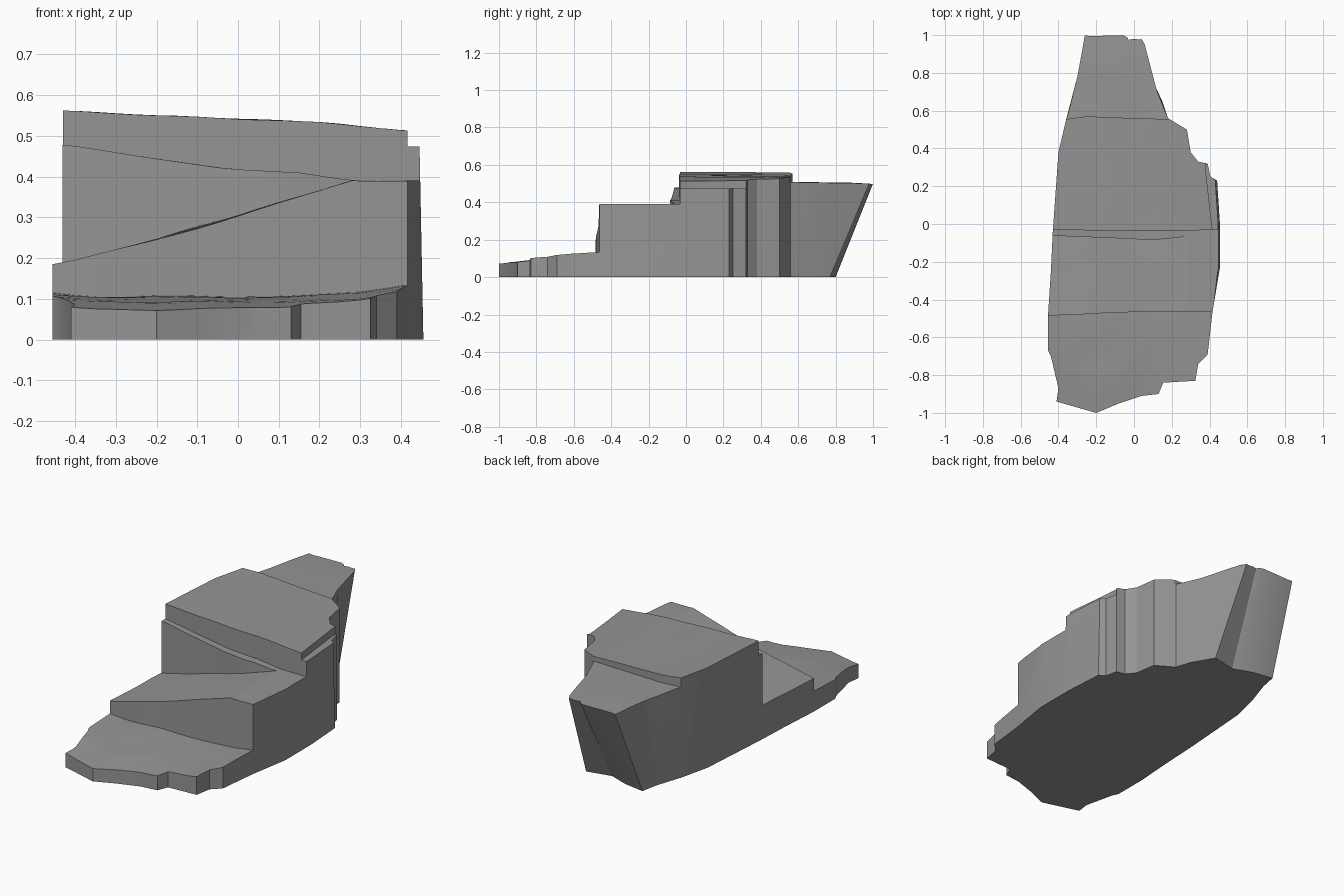
import bpy, bmesh, math
from mathutils import Vector, noise

if "Cube" in bpy.data.objects:
    bpy.data.objects.remove(bpy.data.objects["Cube"])

stone = bpy.data.materials.new("grey_stone")
stone.use_nodes = True
GREY = (0.3, 0.3, 0.3, 1)
stone.diffuse_color = GREY
bsdf = stone.node_tree.nodes["Principled BSDF"]
bsdf.inputs["Base Color"].default_value = GREY
bsdf.inputs["Roughness"].default_value = 0.9


def make_object(name, bm):
    bmesh.ops.recalc_face_normals(bm, faces=bm.faces)
    mesh = bpy.data.meshes.new(name)
    bm.to_mesh(mesh)
    bm.free()
    mesh.materials.append(stone)
    obj = bpy.data.objects.new(name, mesh)
    bpy.context.collection.objects.link(obj)
    return obj


def ramp(points):
    """Piecewise linear function through a few points."""
    def value(t):
        for (a, va), (b, vb) in zip(points, points[1:]):
            if t <= b:
                k = max(0, (t - a) / (b - a))
                return va + (vb - va) * k
        return points[-1][1]
    return value


def carve(rock, name, x_range, y_front, y_back, floor, rough=0.004):
    """Cut away everything above a gently uneven floor."""
    bm = bmesh.new()
    bmesh.ops.create_grid(bm, x_segments=24, y_segments=12, size=0.5)
    for v in bm.verts:
        u, w = v.co.x + 0.5, v.co.y + 0.5
        x = x_range[0] + (x_range[1] - x_range[0]) * u
        y = y_front(x) + (y_back(x) - y_front(x)) * w
        bump = noise.noise(Vector((x * 5, y * 5, len(name)))) * rough
        v.co = (x, y, floor(x, y) + bump)
    lid = bmesh.ops.extrude_face_region(bm, geom=bm.faces[:])
    for v in lid["geom"]:
        if isinstance(v, bmesh.types.BMVert):
            v.co.z = 0.9
    cutter = make_object(name, bm)
    cutter.hide_render = True
    mod = rock.modifiers.new(name, "BOOLEAN")
    mod.operation, mod.solver, mod.object = "DIFFERENCE", "EXACT", cutter
    bpy.context.view_layer.objects.active = rock
    bpy.ops.object.modifier_apply(modifier=name)
    bpy.data.objects.remove(cutter)


# Rock body: weathered outline, with the rear end overhanging its foot
outline = [
    (-.26, 1), (-.30, .78), (-.36, .55), (-.40, .38), (-.42, .1), (-.43, -.04),
    (-.44, -.25), (-.455, -.48), (-.455, -.67), (-.44, -.7), (-.40, -.87),
    (-.41, -.94), (-.2, -1), (-.08, -.95), (.04, -.91), (.13, -.9),
    (.155, -.84), (.325, -.83), (.34, -.74), (.39, -.69), (.415, -.47),
    (.445, -.23), (.445, 0), (.43, .23), (.405, .25), (.39, .32), (.34, .33),
    (.30, .38), (.28, .5), (.18, .56), (.12, .71), (.04, .98), (-.03, .975),
    (-.06, 1)]
foot = {0: (-.29, .8), 1: (-.31, .7), 21: (.455, -.23), 22: (.455, 0),
        23: (.44, .23), 30: (.15, .65), 31: (.08, .77), 32: (-.06, .74),
        33: (-.17, .78)}
bm = bmesh.new()
low, high = [], []
for i, top in enumerate(outline):
    t, b = Vector(top), Vector(foot.get(i, top))
    low.append(bm.verts.new((*b, 0)))
    high.append(bm.verts.new((*(b + (t - b) * 1.3), 0.65)))
bm.faces.new(low)
bm.faces.new(high)
for i in range(len(low)):
    j = (i + 1) % len(low)
    bm.faces.new((low[i], low[j], high[j], high[i]))
rock = make_object("terraced_rock", bm)

# Terrace heights and the wall lines between them
summit = ramp([(-.43, .563), (-.2, .55), (.22, .533), (.42, .512)])
ledge = ramp([(-.43, .48), (-.24, .45), (-.03, .42), (.15, .41), (.28, .39)])
middle = ramp([(-.46, .185), (-.42, .19), (-.2, .247), (0, .305), (.33, .405), (.45, .405)])
slab_rise = ramp([(-1, .073), (-.8, .093), (-.6, .104), (-.47, .109)])
slab_side = ramp([(-.46, .008), (-.38, 0), (.12, -.004), (.3, .008), (.42, .025)])
back_slope = ramp([(.55, .508), (.8, .505), (1, .498)])
back_wall = ramp([(-.36, .555), (-.25, .57), (0, .56), (.2, .555)])
upper_wall = ramp([(-.43, -.03), (0, -.038), (.42, -.032)])
ledge_wall = ramp([(-.43, -.062), (-.1, -.075), (.1, -.085), (.25, -.07), (.45, -.04)])
lower_wall = ramp([(-.46, -.485), (-.3, -.48), (-.1, -.468), (.42, -.462)])
far_front, far_back = ramp([(0, -1.1), (1, -1.1)]), ramp([(0, 1.2), (1, 1.2)])
full = (-.6, .6)

carve(rock, "summit_cut", full, far_front, far_back, lambda x, y: summit(x))
carve(rock, "rear_terrace_cut", full, back_wall, far_back, lambda x, y: back_slope(y))
carve(rock, "narrow_ledge_cut", full, far_front, upper_wall, lambda x, y: ledge(x), 0.002)
carve(rock, "middle_terrace_cut", full, far_front, ledge_wall, lambda x, y: middle(x), 0.006)
carve(rock, "front_slab_cut", full, far_front, lower_wall,
      lambda x, y: slab_rise(y) + slab_side(x), 0.007)

# Small shoulder notched into the left flank
notch_back = ramp([(.37, .32), (.6, .32)])
notch_front = ramp([(.378, .3), (.4, .1), (.418, -.05), (.6, -.05)])
carve(rock, "shoulder_cut", (.379, .6), notch_front, notch_back, lambda x, y: .474, 0)

# Smooth weathered faces with crisp breaks
bpy.ops.object.select_all(action="DESELECT")
rock.select_set(True)
bpy.context.view_layer.objects.active = rock
bpy.ops.object.shade_smooth_by_angle(angle=math.radians(25))
